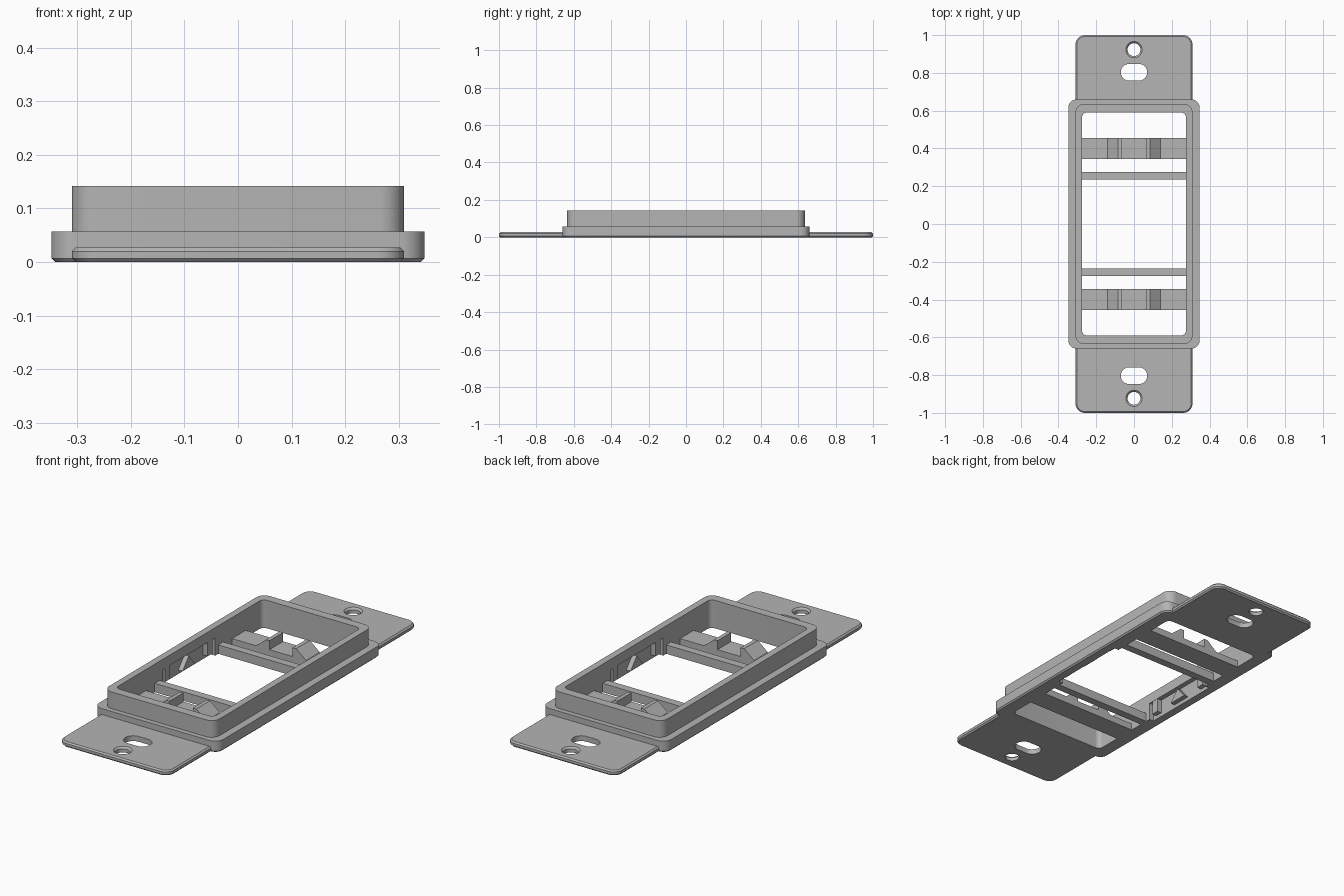
import bpy, bmesh
from math import pi, cos, sin, radians

old = bpy.data.objects.get("Cube")
if old:
    bpy.data.objects.remove(old, do_unlink=True)

grey = bpy.data.materials.new("light_grey")
grey.use_nodes = True
colour = (0.46, 0.46, 0.46, 1)
grey.diffuse_color = colour
grey.node_tree.nodes["Principled BSDF"].inputs["Base Color"].default_value = colour


def outline(hx, hy, r, steps=8):
    """Rounded rectangle, counter-clockwise."""
    pts = []
    for q, (sx, sy) in enumerate([(1, 1), (-1, 1), (-1, -1), (1, -1)]):
        for i in range(steps + 1):
            a = (q + i / steps) * pi / 2
            # tiny offset keeps points distinct on fully round ends
            pts.append((sx * max(hx - r, 0.0005) + r * cos(a),
                        sy * max(hy - r, 0.0005) + r * sin(a)))
    return pts


def finish(name, bm):
    bmesh.ops.recalc_face_normals(bm, faces=bm.faces)
    mesh = bpy.data.meshes.new(name)
    bm.to_mesh(mesh)
    bm.free()
    mesh.materials.append(grey)
    ob = bpy.data.objects.new(name, mesh)
    bpy.context.collection.objects.link(ob)
    return ob


def stack(name, hx, hy, r, levels, cy=0):
    """Rounded block from (z, inset) levels."""
    bm = bmesh.new()
    loops = [[bm.verts.new((x, y + cy, z)) for x, y in
              outline(hx - d, hy - d, r - d)] for z, d in levels]
    for a, b in zip(loops, loops[1:]):
        for i in range(len(a)):
            j = (i + 1) % len(a)
            bm.faces.new((a[i], a[j], b[j], b[i]))
    bm.faces.new(loops[0][::-1])
    bm.faces.new(loops[-1])
    return finish(name, bm)


def prism(name, profile, start, end, along):
    """Extrude a (u, z) profile along x or y."""
    bm = bmesh.new()
    place = (lambda u, z: (u, start, z)) if along == "y" else (lambda u, z: (start, u, z))
    face = bm.faces.new([bm.verts.new(place(u, z)) for u, z in profile])
    new = bmesh.ops.extrude_face_region(bm, geom=[face])["geom"]
    shift = (0, end - start, 0) if along == "y" else (end - start, 0, 0)
    bmesh.ops.translate(bm, vec=shift, verts=[v for v in new if isinstance(v, bmesh.types.BMVert)])
    return finish(name, bm)


def box_profile(a, b, lo, hi):
    return [(a, lo), (b, lo), (b, hi), (a, hi)]


def combine(target, other, operation):
    mod = target.modifiers.new("combine", "BOOLEAN")
    mod.operation, mod.solver, mod.object = operation, "EXACT", other
    bpy.context.view_layer.objects.active = target
    bpy.ops.object.modifier_apply(modifier=mod.name)
    bpy.data.objects.remove(other, do_unlink=True)


# Mounting strap, flange and raised wall joined in one body
body = stack("mounting_frame", 0.31, 1, 0.05,
             [(0, 0.007), (0.007, 0), (0.02, 0), (0.027, 0.007)])
combine(body, stack("flange", 0.348, 0.66, 0.045,
                    [(0, 0.007), (0.007, 0), (0.057, 0)]), "UNION")
combine(body, stack("wall", 0.31, 0.635, 0.045, [(0.03, 0), (0.142, 0)]), "UNION")

# Main opening
combine(body, stack("opening", 0.275, 0.59, 0.025, [(-0.1, 0), (0.3, 0)]), "DIFFERENCE")

# Slots and countersunk screw holes at both ends
for s in (1, -1):
    combine(body, stack("slot", 0.07, 0.044, 0.044, [(-0.1, 0), (0.1, 0)], 0.803 * s), "DIFFERENCE")
    combine(body, stack("screw_hole", 0.043, 0.043, 0.0425,
                        [(-0.1, 0.009), (0.018, 0.009), (0.027, 0), (0.1, 0)], 0.923 * s), "DIFFERENCE")

# Shallow recesses in the long sides
for s in (1, -1):
    combine(body, prism("recess", box_profile(-0.21, 0.21, -0.1, 0.09),
                        0.26 * s, 0.3 * s, "x"), "DIFFERENCE")

for s in (1, -1):
    side = "back" if s > 0 else "front"
    # Narrow cross bar
    prism(side + "_cross_bar", box_profile(-0.28, 0.28, 0, 0.045), 0.235 * s, 0.275 * s, "y")
    # Clip bar with a pair of wedge catches
    half = [(0.28, 0), (0.28, 0.035), (0.14, 0.035), (0.085, 0.08), (0.065, 0.08), (0.065, 0.035)]
    prism(side + "_clip_bar", half + [(-x, z) for x, z in reversed(half)],
          0.345 * s, 0.455 * s, "y")
    # Posts and centre wedge inside the side recess
    side = "left" if s > 0 else "right"
    for n, y in (("front", -0.17), ("back", 0.17)):
        prism(f"{side}_{n}_rib", box_profile(y - 0.02, y + 0.02, 0.02, 0.092),
              0.276 * s, 0.302 * s, "x")
    prism(side + "_centre_wedge", [(-0.05, 0.02), (0.05, 0.02), (0, 0.08)],
          0.276 * s, 0.302 * s, "x")

# Smooth rounded corners only
bpy.ops.object.select_all(action="DESELECT")
body.select_set(True)
bpy.context.view_layer.objects.active = body
bpy.ops.object.shade_smooth_by_angle(angle=radians(25))
